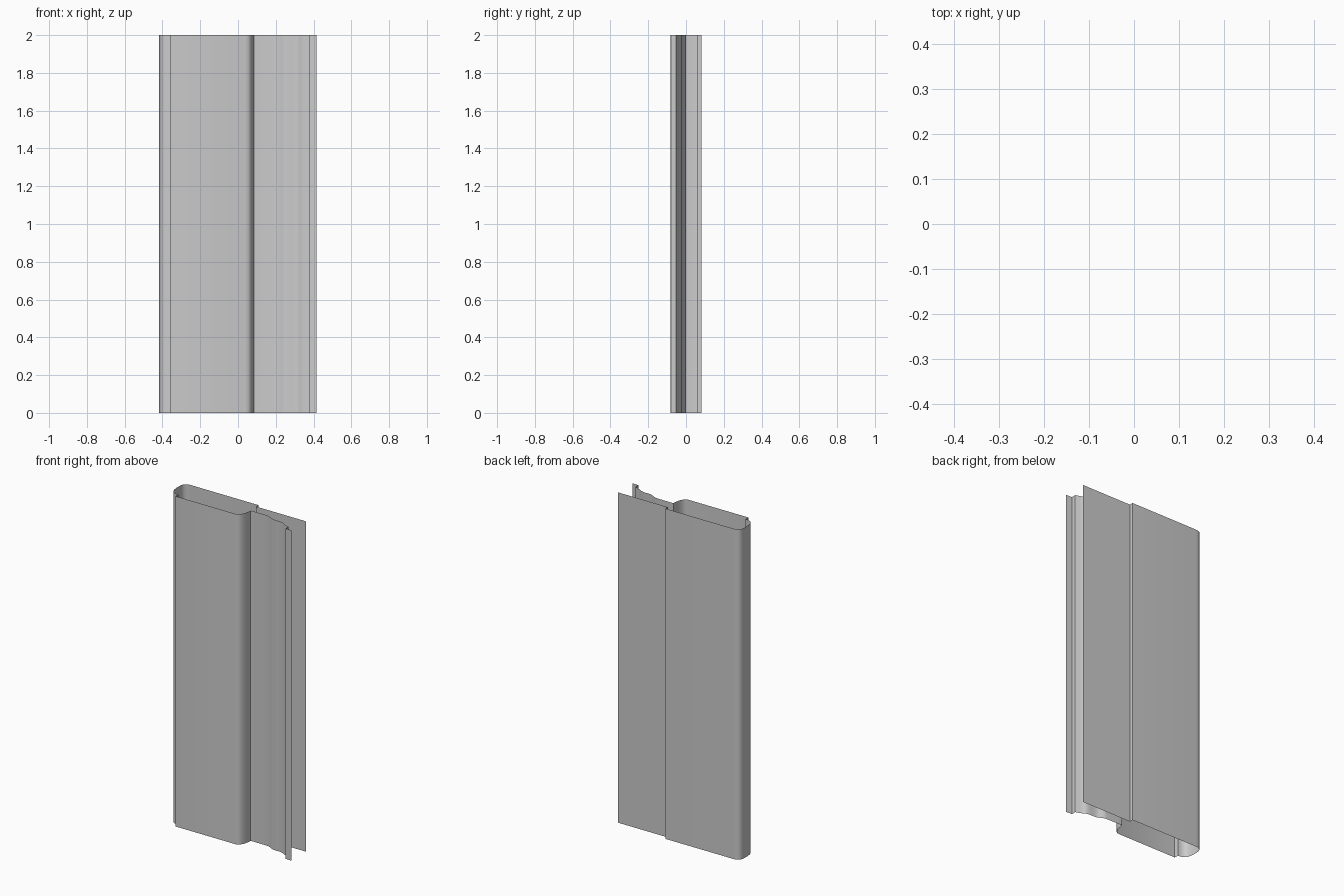
import bpy, bmesh
from mathutils import Vector
from mathutils.geometry import interpolate_bezier

if "Cube" in bpy.data.objects:
    bpy.data.objects.remove(bpy.data.objects["Cube"])

HEIGHT = 2.0


def curve(points, steps=4):
    """Smooth open curve passing through the given points."""
    p = [Vector((x, y, 0)) for x, y in points]
    out = [p[0]]
    for i in range(len(p) - 1):
        a, b = p[i], p[i + 1]
        before, after = p[max(i - 1, 0)], p[min(i + 2, len(p) - 1)]
        out += interpolate_bezier(a, a + (b - before) / 6, b - (after - a) / 6, b, steps + 1)[1:]
    return [(v.x, v.y) for v in out]


def extrude_sheet(name, profile):
    """Thin sheet made by lifting an open profile straight up."""
    bm = bmesh.new()
    verts = [bm.verts.new((x, y, 0)) for x, y in profile]
    edges = [bm.edges.new(pair) for pair in zip(verts, verts[1:])]
    new = bmesh.ops.extrude_edge_only(bm, edges=edges)["geom"]
    bmesh.ops.translate(bm, vec=(0, 0, HEIGHT),
                        verts=[g for g in new if isinstance(g, bmesh.types.BMVert)])
    mesh = bpy.data.meshes.new(name)
    bm.to_mesh(mesh)
    bm.free()
    obj = bpy.data.objects.new(name, mesh)
    bpy.context.collection.objects.link(obj)
    bpy.ops.object.select_all(action='DESELECT')
    obj.select_set(True)
    bpy.context.view_layer.objects.active = obj
    bpy.ops.object.shade_smooth_by_angle(angle=0.5)


# back sheet with its small overlap step
back = [(0.415, 0.06), (0.08, 0.06), (0.08, 0.083)]
# rounded closed end on the left
nose = curve([(-0.37, 0.083), (-0.395, 0.079), (-0.413, 0.062), (-0.418, 0.03),
              (-0.415, -0.015), (-0.405, -0.04), (-0.385, -0.053), (-0.36, -0.057)])
# flat front face, then the rounded shoulder stepping inwards
front = [(-0.36, -0.083)]
shoulder = curve([(0.042, -0.083), (0.06, -0.075), (0.073, -0.057),
                  (0.081, -0.03), (0.085, 0.0)])
# wavy tongue ending in a stepped lip
tongue = curve([(0.1, 0.001), (0.19, 0.0), (0.215, -0.005), (0.25, -0.021),
                (0.31, -0.025), (0.34, -0.04), (0.375, -0.053)])
lip = [(0.375, -0.08), (0.415, -0.083)]

extrude_sheet("folded_panel", back + nose + front + shoulder + tongue + lip)
